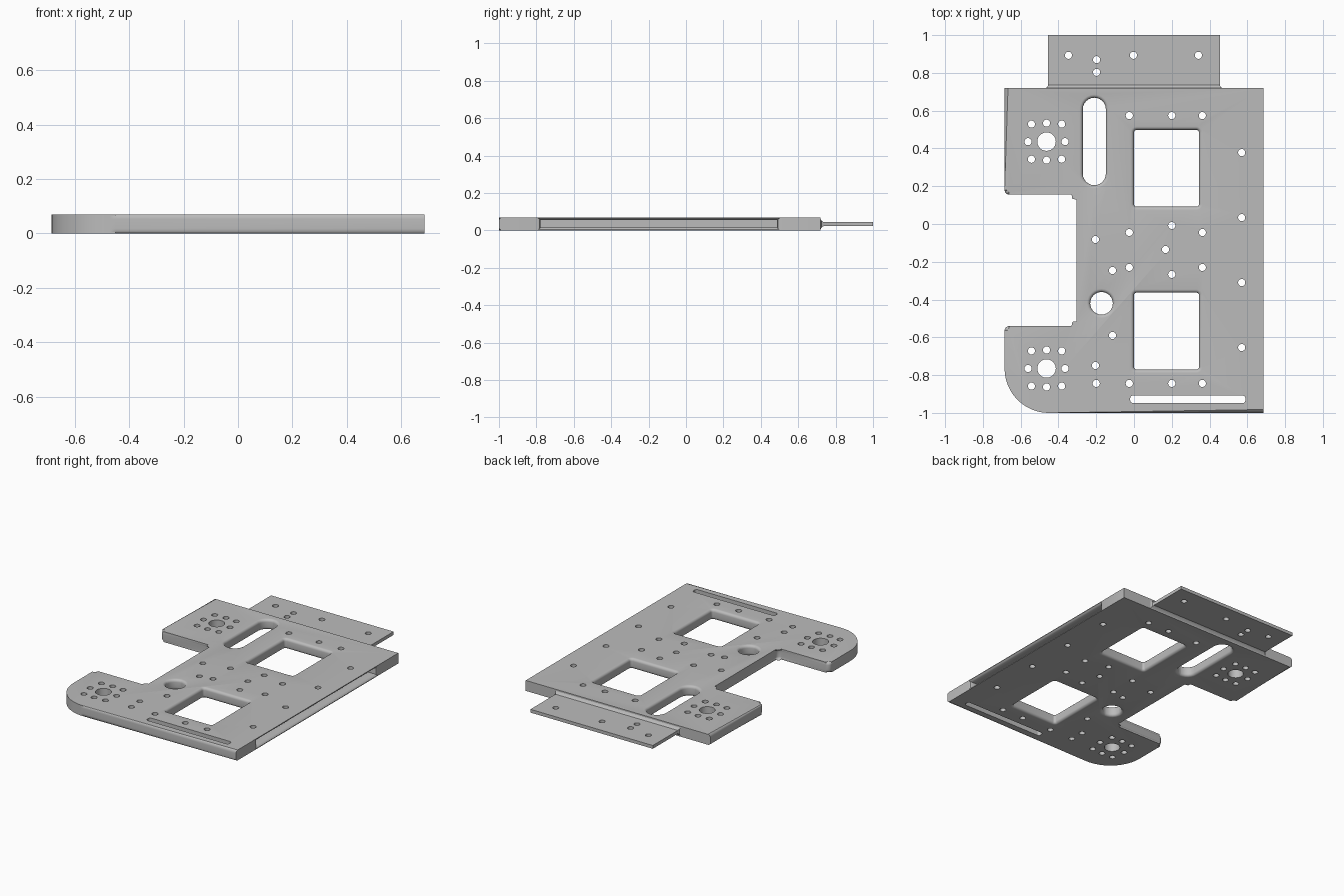
import bpy, bmesh, math
from mathutils import Vector

if "Cube" in bpy.data.objects:
    bpy.data.objects.remove(bpy.data.objects["Cube"])

THICK, FILLET, HOLE = 0.07, 0.018, 0.019

grey = bpy.data.materials.new("plain grey")
grey.use_nodes = True
grey.diffuse_color = (0.5, 0.5, 0.5, 1)
grey.node_tree.nodes["Principled BSDF"].inputs["Base Color"].default_value = (0.5, 0.5, 0.5, 1)


def make_object(name, bm):
    bmesh.ops.recalc_face_normals(bm, faces=bm.faces)
    mesh = bpy.data.meshes.new(name)
    bm.to_mesh(mesh)
    bm.free()
    mesh.materials.append(grey)
    obj = bpy.data.objects.new(name, mesh)
    bpy.context.collection.objects.link(obj)
    return obj


def loft(bm, rings):
    """Closed solid through matching rings of points."""
    rows = [[bm.verts.new(p) for p in ring] for ring in rings]
    n = len(rows[0])
    for a, b in zip(rows, rows[1:]):
        for i in range(n):
            j = (i + 1) % n
            bm.faces.new((a[i], a[j], b[j], b[i]))
    bm.faces.new(rows[0])
    bm.faces.new(rows[-1])


def rounded(corners, steps=6):
    """Outline whose corners (x, y, radius) are replaced by arcs."""
    pts = []
    for i, (x, y, r) in enumerate(corners):
        p = Vector((x, y))
        if r == 0:
            pts.append(p)
            continue
        u = (Vector(corners[i - 1][:2]) - p).normalized()
        v = (Vector(corners[(i + 1) % len(corners)][:2]) - p).normalized()
        n = steps * 3 if r > 0.1 else steps
        for k in range(n + 1):
            a = math.pi / 2 * k / n
            pts.append(p + u * r * (1 - math.sin(a)) + v * r * (1 - math.cos(a)))
    return pts


def cut_opening(bm, cx, cy, w, h, r, flare=0.0):
    """Rounded cutter through the plate, flaring at both faces."""
    def ring(z, grow):
        a, b, q = w / 2 + grow, h / 2 + grow, r + grow
        q = min(q, a - 1e-4, b - 1e-4)
        box = [(cx + a, cy - b, q), (cx + a, cy + b, q), (cx - a, cy + b, q), (cx - a, cy - b, q)]
        return [(p.x, p.y, z) for p in rounded(box)]

    half = [(-0.03, flare)]
    if flare:
        for k in range(6):
            a = math.pi / 2 * k / 5
            half.append((flare * (1 - math.cos(a)), flare * (1 - math.sin(a))))
    full = half + [(THICK - z, g) for z, g in reversed(half)]
    loft(bm, [ring(z, g) for z, g in full])


def cut_hole(bm, x, y, r=HOLE):
    m = bmesh.ops.create_cone(bm, cap_ends=True, segments=24, radius1=r, radius2=r, depth=0.3)
    bmesh.ops.translate(bm, verts=m["verts"], vec=(x, y, THICK / 2))


def cut(obj, bm):
    cutter = make_object("cutter", bm)
    cutter.hide_render = True
    mod = obj.modifiers.new("openings", 'BOOLEAN')
    mod.operation, mod.solver, mod.object = 'DIFFERENCE', 'EXACT', cutter
    bpy.context.view_layer.objects.active = obj
    bpy.ops.object.modifier_apply(modifier=mod.name)
    bpy.data.objects.remove(cutter)


def section_x(x, y0, y1, z0, z1):
    return [(x, y0, z0), (x, y1, z0), (x, y1, z1), (x, y0, z1)]


def section_y(y, half, z0, z1):
    return [(-half, y, z0), (half, y, z0), (half, y, z1), (-half, y, z1)]


# Main plate: notched outline, rounded rim except along the back and the +x side
R, L, BACK, IN = 0.685, -0.685, 0.72, -0.305
outline = rounded([(R, -1, 0), (R, BACK, 0), (L, BACK, 0), (L, 0.155, 0.025), (IN, 0.155, 0.025),
                   (IN, -0.54, 0.025), (L, -0.54, 0.025), (L, -1, 0.235)])
bm = bmesh.new()
loft(bm, [[(p.x, p.y, z) for p in outline] for z in (0, THICK)])
rim = []
for e in bm.edges:
    a, b = e.verts[0].co, e.verts[1].co
    mid = (a + b) / 2
    if abs(a.z - b.z) < 1e-5 and mid.y < BACK - 0.01 and mid.x < R - 0.01:
        rim.append(e)
bmesh.ops.bevel(bm, geom=rim, offset=FILLET, segments=5, profile=0.5, affect='EDGES', clamp_overlap=False)
plate = make_object("main_plate", bm)

# Large openings: windows, long slot, round port, narrow front slot
bm = bmesh.new()
for y in (0.295, -0.567):
    cut_opening(bm, 0.172, y, 0.345, 0.407, 0.015, FILLET)
cut_opening(bm, -0.21, 0.437, 0.122, 0.463, 0.0609, FILLET)
cut_opening(bm, -0.172, -0.42, 0.12, 0.12, 0.0599, FILLET)
cut_opening(bm, 0.285, -0.928, 0.61, 0.04, 0.015)

# Hub hole patterns
for cy in (0.436, -0.765):
    cut_hole(bm, -0.463, cy, 0.049)
    for dx, dy in ((0.098, 0), (0, 0.098), (0.08, 0.093), (0.08, -0.093)):
        for s in (-1, 1):
            cut_hole(bm, -0.463 + s * dx, cy + s * dy)

# Bolt holes, listed by row or column
for y in (0.574, -0.844):
    for x in (-0.025, 0.2, 0.362):
        cut_hole(bm, x, y)
for y in (-0.045, -0.23):
    for x in (-0.025, 0.362):
        cut_hole(bm, x, y)
for k in range(4):
    cut_hole(bm, 0.57, 0.378 - 0.344 * k)
for x, y in ((0.2, -0.008), (0.2, -0.267), (0.167, -0.135), (-0.204, -0.082), (-0.114, -0.246),
             (-0.114, -0.59), (-0.204, -0.749), (-0.2, -0.844)):
    cut_hole(bm, x, y)

# Edge groove on the +x side with a flared mouth
loft(bm, [section_x(R + 0.02, -0.792, 0.502, 0.004, THICK - 0.004),
          section_x(R, -0.792, 0.502, 0.004, THICK - 0.004),
          section_x(R - 0.005, -0.782, 0.492, 0.01, THICK - 0.01),
          section_x(R - 0.014, -0.777, 0.487, 0.015, THICK - 0.015),
          section_x(R - 0.06, -0.777, 0.487, 0.015, THICK - 0.015)])
bmesh.ops.recalc_face_normals(bm, faces=bm.faces)
cut(plate, bm)

# Rear tongue with a flared root
bm = bmesh.new()
loft(bm, [section_y(BACK - 0.01, 0.468, 0.008, 0.06),
          section_y(BACK, 0.468, 0.008, 0.06),
          section_y(BACK + 0.005, 0.459, 0.016, 0.052),
          section_y(BACK + 0.015, 0.454, 0.023, 0.045),
          section_y(1.0, 0.454, 0.023, 0.045)])
tongue = make_object("rear_tongue", bm)
bm = bmesh.new()
for x, y in ((-0.347, 0.893), (-0.003, 0.893), (0.341, 0.893), (-0.198, 0.87), (-0.198, 0.803)):
    cut_hole(bm, x, y)
cut(tongue, bm)

# Smooth rounded edges, keep the flat faces crisp
bpy.ops.object.select_all(action='DESELECT')
for obj in (plate, tongue):
    obj.select_set(True)
bpy.context.view_layer.objects.active = plate
bpy.ops.object.shade_smooth_by_angle(angle=math.radians(30))
